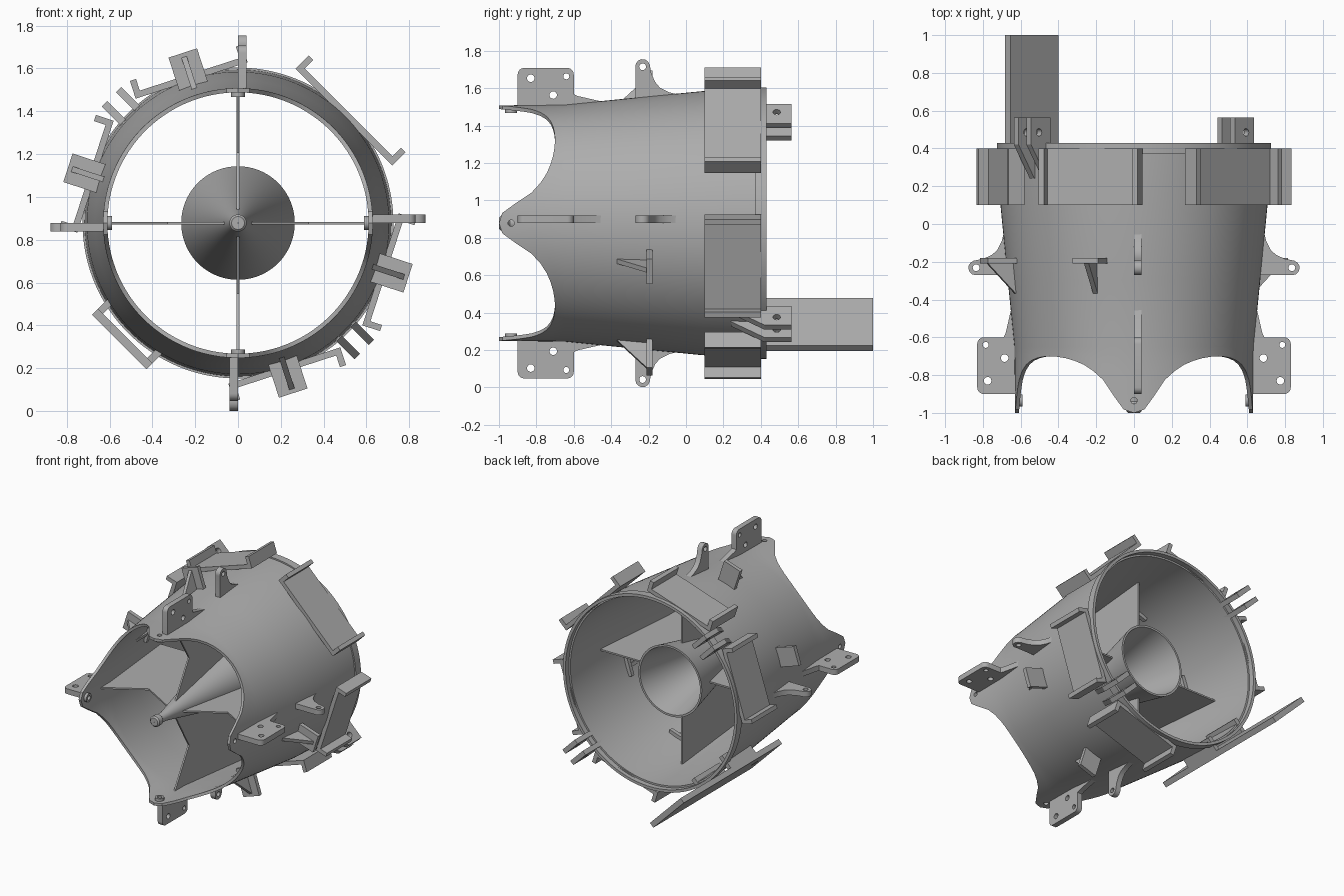
import bpy, bmesh, math
from mathutils import Matrix, Vector

if "Cube" in bpy.data.objects:
    bpy.data.objects.remove(bpy.data.objects["Cube"])

AXIS_Z = 0.878
SEG = 144
metal = bpy.data.materials.new("plain_grey")
metal.use_nodes = True
metal.diffuse_color = (0.42, 0.42, 0.42, 1)
metal.node_tree.nodes["Principled BSDF"].inputs["Base Color"].default_value = (0.42, 0.42, 0.42, 1)


def finish(name, mesh):
    bm = bmesh.new()
    bm.from_mesh(mesh)
    bmesh.ops.remove_doubles(bm, verts=bm.verts, dist=1e-5)
    bmesh.ops.recalc_face_normals(bm, faces=bm.faces)
    bm.to_mesh(mesh)
    bm.free()
    mesh.materials.clear()
    mesh.materials.append(metal)
    mesh.shade_smooth()
    mesh.set_sharp_from_angle(angle=math.radians(30))
    obj = bpy.data.objects.new(name, mesh)
    bpy.context.scene.collection.objects.link(obj)
    return obj


def frame(deg, flat=False):
    # local axes: along the duct, radial, tangential (flat swaps the last two)
    c, s = math.cos(math.radians(deg)), math.sin(math.radians(deg))
    along, radial, tangent = Vector((0, 1, 0)), Vector((c, 0, s)), Vector((s, 0, -c))
    cols = (along, tangent, -radial) if flat else (along, radial, tangent)
    return Matrix.Translation((0, 0, AXIS_Z)) @ Matrix(cols).transposed().to_4x4()


def circle(u, v, r, n=20):
    return [(u + r * math.cos(2 * math.pi * i / n), v + r * math.sin(2 * math.pi * i / n)) for i in range(n)]


def arc(u, v, r, a0, a1, n=6):
    return [(u + r * math.cos(math.radians(a0 + (a1 - a0) * i / n)),
             v + r * math.sin(math.radians(a0 + (a1 - a0) * i / n))) for i in range(n + 1)]


def plate(name, deg, outline, holes=(), thick=0.04, shift=0.0, flat=False):
    # flat outline with holes, given a thickness
    cu = bpy.data.curves.new(name, 'CURVE')
    cu.dimensions, cu.fill_mode, cu.extrude = '2D', 'BOTH', thick / 2
    for loop in [outline, *[circle(*h) if len(h) == 3 else h for h in holes]]:
        sp = cu.splines.new('POLY')
        sp.points.add(len(loop) - 1)
        for p, (u, v) in zip(sp.points, loop):
            p.co = (u, v, 0, 1)
        sp.use_cyclic_u = True
    tmp = bpy.data.objects.new("tmp", cu)
    bpy.context.scene.collection.objects.link(tmp)
    dg = bpy.context.evaluated_depsgraph_get()
    mesh = bpy.data.meshes.new_from_object(tmp.evaluated_get(dg))
    bpy.data.objects.remove(tmp)
    mesh.transform(frame(deg, flat) @ Matrix.Translation((0, 0, shift)))
    return finish(name, mesh)


def box(name, deg, u, v, w):
    rect = [(u[0], v[0]), (u[1], v[0]), (u[1], v[1]), (u[0], v[1])]
    return plate(name, deg, rect, thick=w[1] - w[0], shift=(w[0] + w[1]) / 2)


def revolve(name, profile):
    # closed (y, r) profile that may vary with the angle
    bm = bmesh.new()
    rings = []
    for i in range(SEG):
        a = 360 * i / SEG
        c, s = math.cos(math.radians(a)), math.sin(math.radians(a))
        rings.append([bm.verts.new((r * c, y, AXIS_Z + r * s)) for y, r in profile(a)])
    n = len(rings[0])
    for i in range(SEG):
        p, q = rings[i], rings[(i + 1) % SEG]
        for k in range(n):
            bm.faces.new((p[k], p[(k + 1) % n], q[(k + 1) % n], q[k]))
    mesh = bpy.data.meshes.new(name)
    bm.to_mesh(mesh)
    bm.free()
    return finish(name, mesh)


# Duct shell with four rounded tabs at the front
SCALLOP = [0, .06, .31, .58, .74, .85, .92, .965, .99, 1]


def front_edge(a):
    phi = a % 90
    phi = min(phi, 90 - phi) / 5
    k = min(int(phi), 8)
    return -1 + 0.3 * (SCALLOP[k] + (SCALLOP[k + 1] - SCALLOP[k]) * (phi - k))


def shell_profile(a):
    f = front_edge(a)
    outer = [(f, .63), ((f - .65) / 2, .631), (-.65, .633), (-.3, .668), (.09, .706),
             (.37, .716), (.37, .726), (.43, .726)]
    inner = [(.43, .705), (.39, .705), (.39, .692), (.09, .684), (-.3, .646),
             (-.65, .612), ((f - .65) / 2, .611), (f, .61)]
    return outer + inner


shell = revolve("duct_shell", shell_profile)

# Bolt holes through the four tabs
for k, rot in enumerate((Matrix.Identity(4), Matrix.Rotation(math.pi / 2, 4, 'Y'))):
    bm = bmesh.new()
    bmesh.ops.create_cone(bm, cap_ends=True, segments=20, radius1=.017, radius2=.017, depth=2,
                          matrix=Matrix.Translation((0, -.935, AXIS_Z)) @ rot)
    me = bpy.data.meshes.new("hole_cutter")
    bm.to_mesh(me)
    bm.free()
    cutter = bpy.data.objects.new("hole_cutter", me)
    bpy.context.scene.collection.objects.link(cutter)
    cutter.hide_render = True
    mod = shell.modifiers.new("holes", 'BOOLEAN')
    mod.operation, mod.solver, mod.object = 'DIFFERENCE', 'EXACT', cutter
    dg = bpy.context.evaluated_depsgraph_get()
    cut_mesh = bpy.data.meshes.new_from_object(shell.evaluated_get(dg))
    shell.modifiers.clear()
    shell.data = cut_mesh
    bpy.data.objects.remove(cutter)

# Hollow centre cone with a small nose
revolve("centre_cone", lambda a: [
    (-1, .002), (-1, .03), (-.99, .04), (-.95, .04), (-.94, .032), (-.88, .035),
    (.19, .265), (.19, .25), (-.8, .035), (-.8, .002)])

for i in range(4):
    deg = 90 * i
    side = .02 if i % 2 else -.02
    # Vanes that hold the cone
    plate("vane", deg, [(-.76, .04), (-.59, .33), (-.76, .615), (-.65, .62), (-.3, .655),
                        (.05, .685), (.05, .23), (-.7, .06)], thick=.012)
    # Inner collars of the tab bolts
    plate("tab_collar", deg, circle(-.935, 0, .032), [(-.935, 0, .017)], thick=.025,
          shift=-.602, flat=True)
    # Mounting ears with three holes
    ear = [(-.9, .615)] + arc(-.865, .795, .035, 180, 90) + arc(-.635, .795, .035, 90, 0)
    ear += [(-.6, .69), (-.58, .68), (-.44, .648), (-.44, .635), (-.65, .615)]
    plate("mounting_ear", deg, ear, [(-.83, .775, .02), (-.64, .785, .016), (-.71, .685, .02)],
          shift=side)
    # Small round eyelets
    eye = [(-.27, .66), (-.27, .83)] + arc(-.232, .838, .039, 180, 15)
    eye += [(-.185, .8), (-.165, .755), (-.14, .725), (-.09, .7), (-.05, .69), (-.05, .67)]
    plate("eyelet", deg, eye, [(-.232, .836, .018)], shift=side)


def channel(deg, half):
    box("channel_base", deg, (.1, .4), (.7, .73), (-half, half))
    for e in (-1, 1):
        mid = e * (half - .015)
        box("channel_flange", deg, (.1, .4), (.7, .787), (mid - .015, mid + .015))


# Channel brackets, with a braced stop plate ahead of each paired one
channel(45, .32)
for deg in (108, 162, -72, -18):
    channel(deg, .275)
    box("stop_plate", deg, (-.21, -.18), (.63, .835), (-.07, .07))
    plate("stop_brace", deg, [(-.205, .82), (-.205, .64), (-.37, .64), (-.37, .66)], thick=.026)

# Clevis lugs between the paired channels
for deg in (135, -45):
    for t in (-.047, .047):
        plate("clevis_lug", deg, [(.24, .69), (.565, .69), (.565, .835), (.42, .835), (.24, .715)],
              [(.485, .775, .02)], thick=.035, shift=t)

# Long slotted slide plate with inward flanges
slot = arc(-.05, 0, .013, 90, 270) + arc(.0, 0, .013, -90, 90)
plate("slide_plate", -135, [(-.17, -.18), (1, -.18), (1, .18), (-.17, .18)], [slot],
      thick=.04, shift=-.765, flat=True)
for t in (-.163, .163):
    box("slide_flange", -135, (.1, .4), (.64, .77), (t - .017, t + .017))
